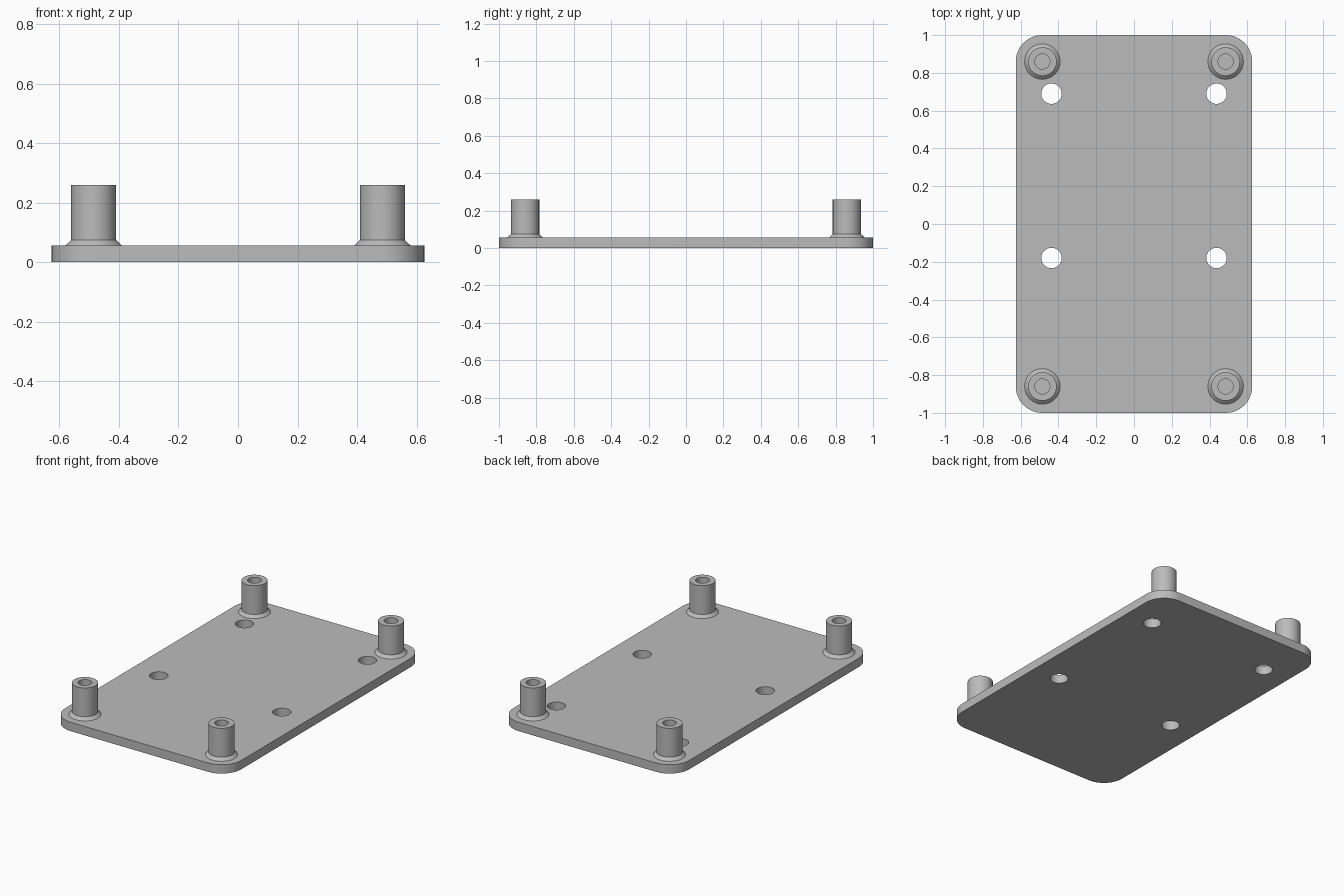
import bpy, bmesh
from math import pi, sin, cos, radians
from mathutils import Vector

if "Cube" in bpy.data.objects:
    bpy.data.objects.remove(bpy.data.objects["Cube"])

HALF_X, HALF_Y, THICK, CORNER = 0.626, 1.0, 0.057, 0.14
POST_X, POST_Y = 0.485, 0.86

grey = bpy.data.materials.new("plain grey")
grey.use_nodes = True
colour = (0.5, 0.5, 0.5, 1)
grey.diffuse_color = colour
grey.node_tree.nodes["Principled BSDF"].inputs["Base Color"].default_value = colour


def finish(name, bm, location=(0, 0, 0)):
    """Turn a bmesh into a smooth-shaded grey object."""
    bmesh.ops.recalc_face_normals(bm, faces=bm.faces)
    mesh = bpy.data.meshes.new(name)
    bm.to_mesh(mesh)
    bm.free()
    mesh.materials.append(grey)
    obj = bpy.data.objects.new(name, mesh)
    obj.location = location
    bpy.context.collection.objects.link(obj)
    bpy.ops.object.select_all(action='DESELECT')
    obj.select_set(True)
    bpy.context.view_layer.objects.active = obj
    bpy.ops.object.shade_smooth_by_angle(angle=radians(30))
    return obj


def arc(cx, cy, r, start, sweep, steps):
    return [(cx + r * cos(start + sweep * i / steps),
             cy + r * sin(start + sweep * i / steps)) for i in range(steps + 1)]


def add_loop(bm, points):
    verts = [bm.verts.new((x, y, 0)) for x, y in points]
    return [bm.edges.new((v, verts[i - 1])) for i, v in enumerate(verts)]


# Base plate: rounded rectangle with four through holes
bm = bmesh.new()
outline = []
for i, (sx, sy) in enumerate([(1, 1), (-1, 1), (-1, -1), (1, -1)]):
    outline += arc(sx * (HALF_X - CORNER), sy * (HALF_Y - CORNER), CORNER,
                   i * pi / 2, pi / 2, 12)
edges = add_loop(bm, outline)
for x in (-0.437, 0.437):
    for y in (0.69, -0.18):
        edges += add_loop(bm, arc(x, y, 0.054, 0, 2 * pi, 40)[:-1])
bmesh.ops.triangle_fill(bm, use_beauty=True, edges=edges, normal=(0, 0, 1))
top = bmesh.ops.extrude_face_region(bm, geom=bm.faces[:])["geom"]
bmesh.ops.translate(bm, vec=(0, 0, THICK),
                    verts=[v for v in top if isinstance(v, bmesh.types.BMVert)])
finish("base_plate", bm)

# Standoff posts: flared foot, straight wall and blind bore, turned on a lathe
PROFILE = [(0.094, THICK), (0.0755, 0.075), (0.0755, 0.26),
           (0.04, 0.26), (0.04, THICK + 0.002), (0, THICK + 0.002)]


def standoff(name, x, y):
    bm = bmesh.new()
    verts = [bm.verts.new((r, 0, z)) for r, z in PROFILE]
    edges = [bm.edges.new(pair) for pair in zip(verts, verts[1:])]
    bmesh.ops.spin(bm, geom=verts + edges, cent=(0, 0, 0), axis=(0, 0, 1),
                   angle=2 * pi, steps=48, use_merge=True)
    bmesh.ops.remove_doubles(bm, verts=bm.verts, dist=1e-5)
    # close the foot so the lathe normals resolve outward
    rim = [e for e in bm.edges if e.is_boundary]
    bmesh.ops.holes_fill(bm, edges=rim, sides=0)
    finish(name, bm, Vector((x, y, 0)))


for side, sx in (("left", 1), ("right", -1)):
    for end, sy in (("front", -1), ("back", 1)):
        standoff(f"{end}_{side}_standoff", sx * POST_X, sy * POST_Y)
